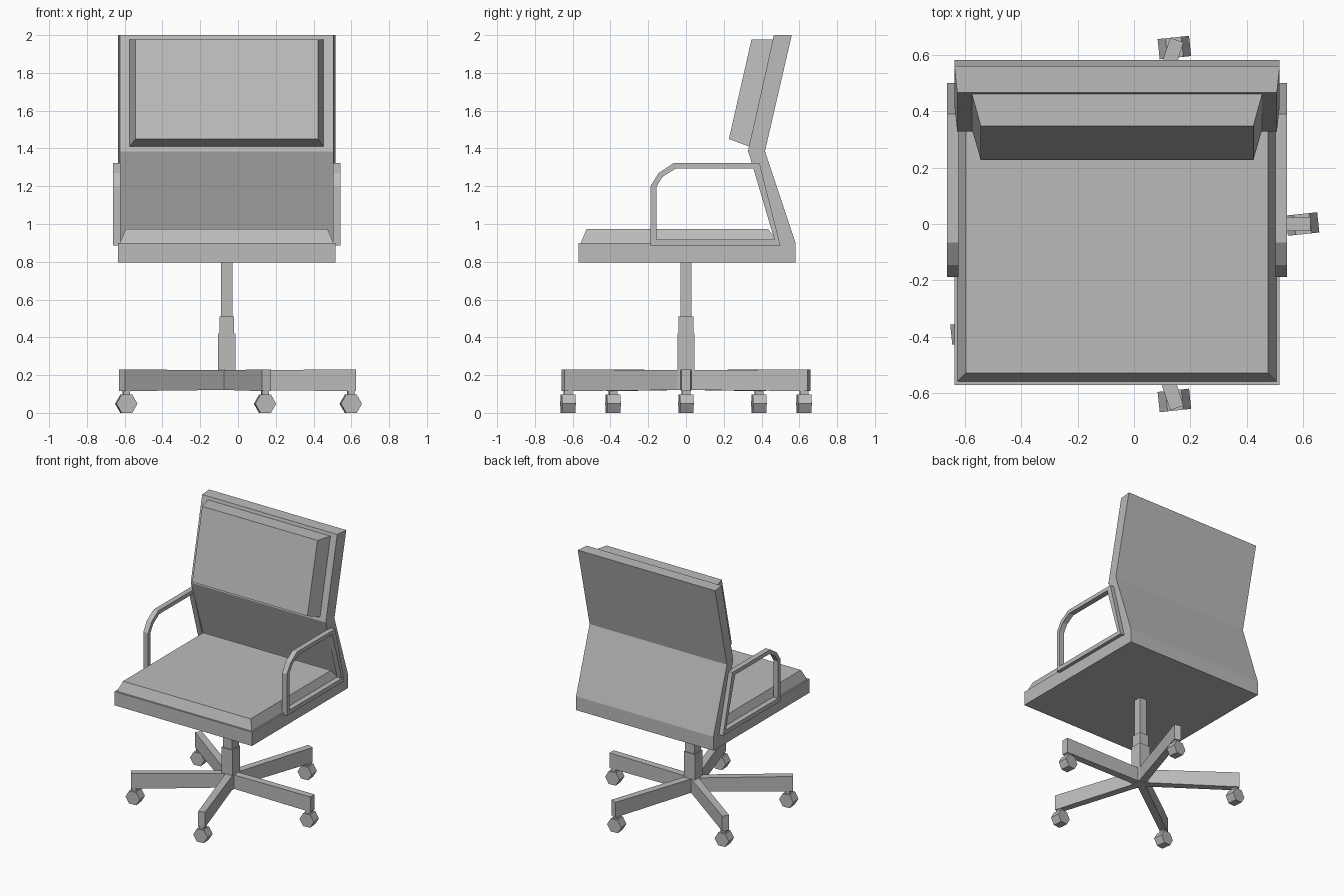
import bpy, bmesh, math
from mathutils import Matrix, Vector

if "Cube" in bpy.data.objects:
    bpy.data.objects.remove(bpy.data.objects["Cube"])

CX = -0.06  # centre line of the chair, the five-star base reaches further to +x

grey = bpy.data.materials.new("light grey")
grey.diffuse_color = (0.5, 0.5, 0.5, 1)
grey.use_nodes = True
grey.node_tree.nodes["Principled BSDF"].inputs["Base Color"].default_value = grey.diffuse_color


def finish(name, bm, matrix=Matrix()):
    bmesh.ops.recalc_face_normals(bm, faces=bm.faces)
    bm.transform(matrix)
    mesh = bpy.data.meshes.new(name)
    bm.to_mesh(mesh)
    bm.free()
    mesh.materials.append(grey)
    obj = bpy.data.objects.new(name, mesh)
    bpy.context.collection.objects.link(obj)
    return obj


def loft(name, a, b, matrix=Matrix()):
    """Solid between two matching loops of points."""
    bm = bmesh.new()
    va = [bm.verts.new(p) for p in a]
    vb = [bm.verts.new(p) for p in b]
    bm.faces.new(va)
    bm.faces.new(vb)
    n = len(va)
    for i in range(n):
        j = (i + 1) % n
        bm.faces.new((va[i], va[j], vb[j], vb[i]))
    return finish(name, bm, matrix)


def rect(half_x, y0, z0, y1, z1):
    """Loop spanning the chair's width between two (y, z) points."""
    return [(CX - half_x, y0, z0), (CX + half_x, y0, z0),
            (CX + half_x, y1, z1), (CX - half_x, y1, z1)]


def box(name, x0, x1, y0, y1, z0, z1, matrix=Matrix()):
    a = [(x0, y0, z0), (x1, y0, z0), (x1, y1, z0), (x0, y1, z0)]
    return loft(name, a, [(x, y, z1) for x, y, z in a], matrix)


# Seat pan and bent backrest: slightly narrower on the sitter's side of the back
shell = [(-0.57, 0.795, 0.576), (0.58, 0.795, 0.576), (0.58, 0.90, 0.576),
         (0.418, 1.385, 0.576), (0.56, 2.0, 0.576), (0.465, 2.0, 0.566),
         (0.328, 1.385, 0.566), (0.488, 0.90, 0.566), (0.47, 0.90, 0.576),
         (-0.57, 0.90, 0.576)]
loft("seat_shell", [(CX - w, y, z) for y, z, w in shell],
     [(CX + w, y, z) for y, z, w in shell])

# Cushions with sloping rims
loft("seat_cushion", rect(0.565, -0.557, 0.90, 0.49, 0.90),
     rect(0.535, -0.527, 0.973, 0.435, 0.973))
loft("back_cushion", rect(0.514, 0.335, 1.41, 0.46, 1.976),
     rect(0.483, 0.227, 1.45, 0.347, 1.978))

# Armrests: closed flat-sided loops
outer = [(-0.188, 0.885), (-0.188, 1.20), (-0.145, 1.27),
         (-0.066, 1.322), (0.39, 1.322), (0.50, 0.885)]
inner = [(-0.157, 0.917), (-0.157, 1.197), (-0.124, 1.25),
         (-0.055, 1.293), (0.357, 1.293), (0.468, 0.917)]
for side, label in ((-1, "left"), (1, "right")):
    bm = bmesh.new()
    rings = [[bm.verts.new((CX + side * w, y, z)) for y, z in loop]
             for w, loop in ((0.562, outer), (0.602, outer),
                             (0.602, inner), (0.562, inner))]
    for r in range(4):
        p, q = rings[r], rings[(r + 1) % 4]
        for i in range(6):
            j = (i + 1) % 6
            bm.faces.new((p[i], p[j], q[j], q[i]))
    finish("armrest_" + label, bm)

# Stepped gas column
centre = Matrix.Translation((CX, 0, 0))
for name, h, z0, z1 in (("column_lower", 0.046, 0.12, 0.42),
                        ("column_middle", 0.039, 0.42, 0.51),
                        ("column_upper", 0.03, 0.51, 0.80)):
    box(name, -h, h, -h, h, z0, z1, centre)

# Five-star base with hub, legs and hexagonal castors
hub = [(0.05 * math.cos(math.radians(36 + 72 * i)),
        0.05 * math.sin(math.radians(36 + 72 * i))) for i in range(5)]
loft("base_hub", [(x, y, 0.12) for x, y in hub],
     [(x, y, 0.226) for x, y in hub], centre)
for i in range(5):
    angle = math.radians(72 * i)
    turn = centre @ Matrix.Rotation(angle, 4, 'Z')
    loft(f"base_leg_{i}",
         [(0.0, -0.028, 0.122), (0.0, 0.028, 0.122),
          (0.0, 0.028, 0.226), (0.0, -0.028, 0.226)],
         [(0.685, -0.025, 0.115), (0.685, 0.025, 0.115),
          (0.685, 0.025, 0.23), (0.685, -0.025, 0.23)], turn)
    spot = centre @ Vector((0.657 * math.cos(angle), 0.657 * math.sin(angle), 0))
    place = Matrix.Translation(spot) @ Matrix.Rotation(math.radians(6), 4, 'Z')
    box(f"castor_stem_{i}", -0.018, 0.018, -0.022, 0.022, 0.09, 0.12, place)
    wheel = [(0.056 * math.cos(math.radians(60 * k)),
              0.0485 + 0.056 * math.sin(math.radians(60 * k))) for k in range(6)]
    loft(f"castor_{i}", [(x, -0.036, z) for x, z in wheel],
         [(x, 0.036, z) for x, z in wheel], place)
